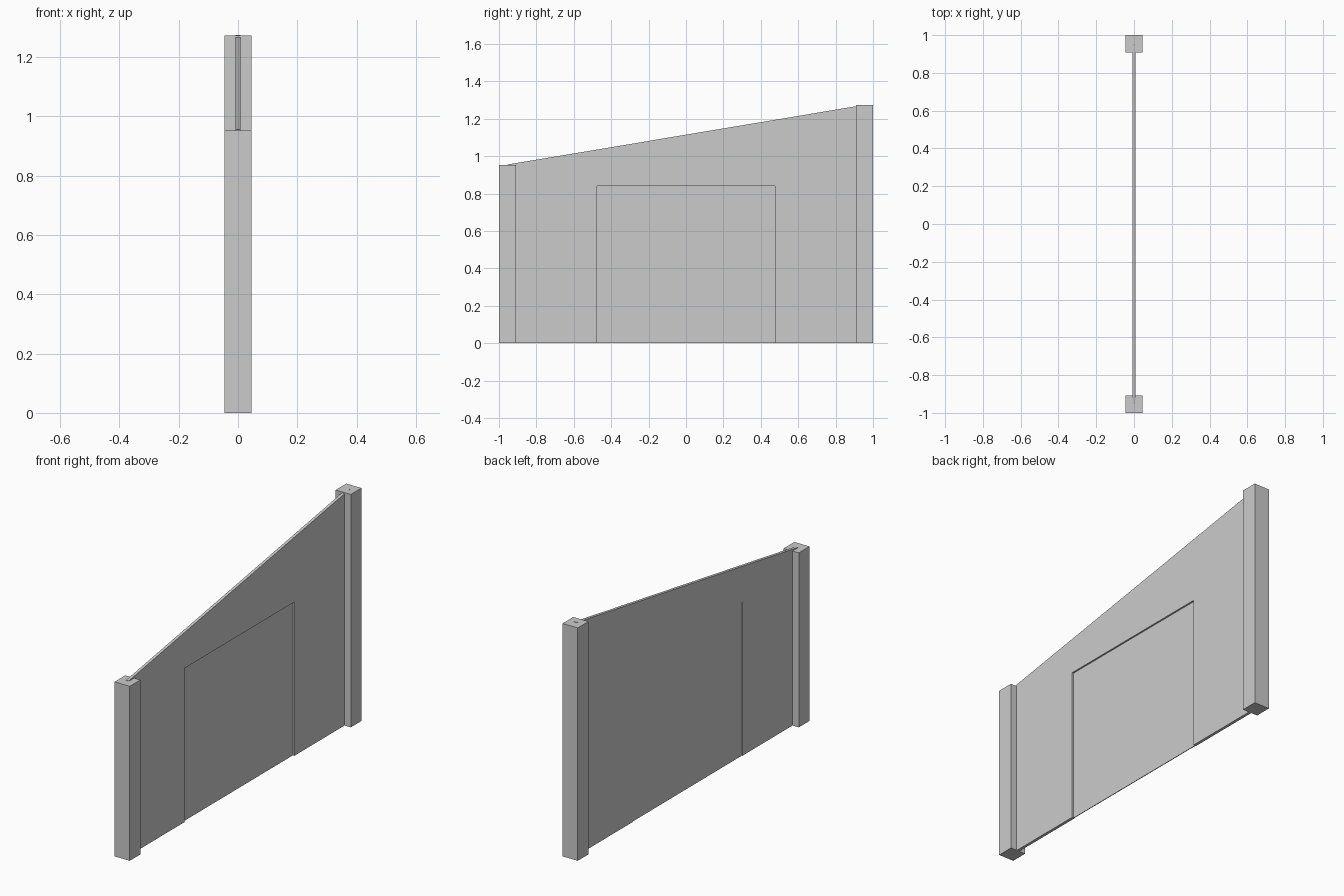
import bpy, bmesh

if "Cube" in bpy.data.objects:
    bpy.data.objects.remove(bpy.data.objects["Cube"])

LOW, HIGH = 0.953, 1.272      # post heights
POST = 0.092                  # post width
DOOR_Y, DOOR_Z = 0.475, 0.84  # opening half width and height


def extrude_profile(name, profile, x0, x1):
    """Extrude a (y, z) outline from x0 to x1."""
    bm = bmesh.new()
    face = bm.faces.new([bm.verts.new((x0, y, z)) for y, z in profile])
    geo = bmesh.ops.extrude_face_region(bm, geom=[face])
    verts = [v for v in geo["geom"] if isinstance(v, bmesh.types.BMVert)]
    bmesh.ops.translate(bm, verts=verts, vec=(x1 - x0, 0, 0))
    bmesh.ops.recalc_face_normals(bm, faces=bm.faces)
    mesh = bpy.data.meshes.new(name)
    bm.to_mesh(mesh)
    bm.free()
    obj = bpy.data.objects.new(name, mesh)
    bpy.context.collection.objects.link(obj)
    return obj


def rect(y0, y1, z1):
    return [(y0, 0), (y1, 0), (y1, z1), (y0, z1)]


# square end posts
extrude_profile("short_post", rect(-1, -1 + POST, LOW), -POST / 2, POST / 2)
extrude_profile("tall_post", rect(1 - POST, 1, HIGH), -POST / 2, POST / 2)

# sloped wall with a doorway, ends tucked into the posts
end = 1 - POST / 2
extrude_profile("sloped_wall", [
    (-end, 0), (-DOOR_Y, 0), (-DOOR_Y, DOOR_Z), (DOOR_Y, DOOR_Z), (DOOR_Y, 0),
    (end, 0), (end, HIGH + 0.002), (-end, LOW + 0.002)], -0.008, 0.008)

# thin recessed panel filling the doorway
extrude_profile("recessed_panel", rect(-DOOR_Y, DOOR_Y, DOOR_Z), -0.005, -0.001)
